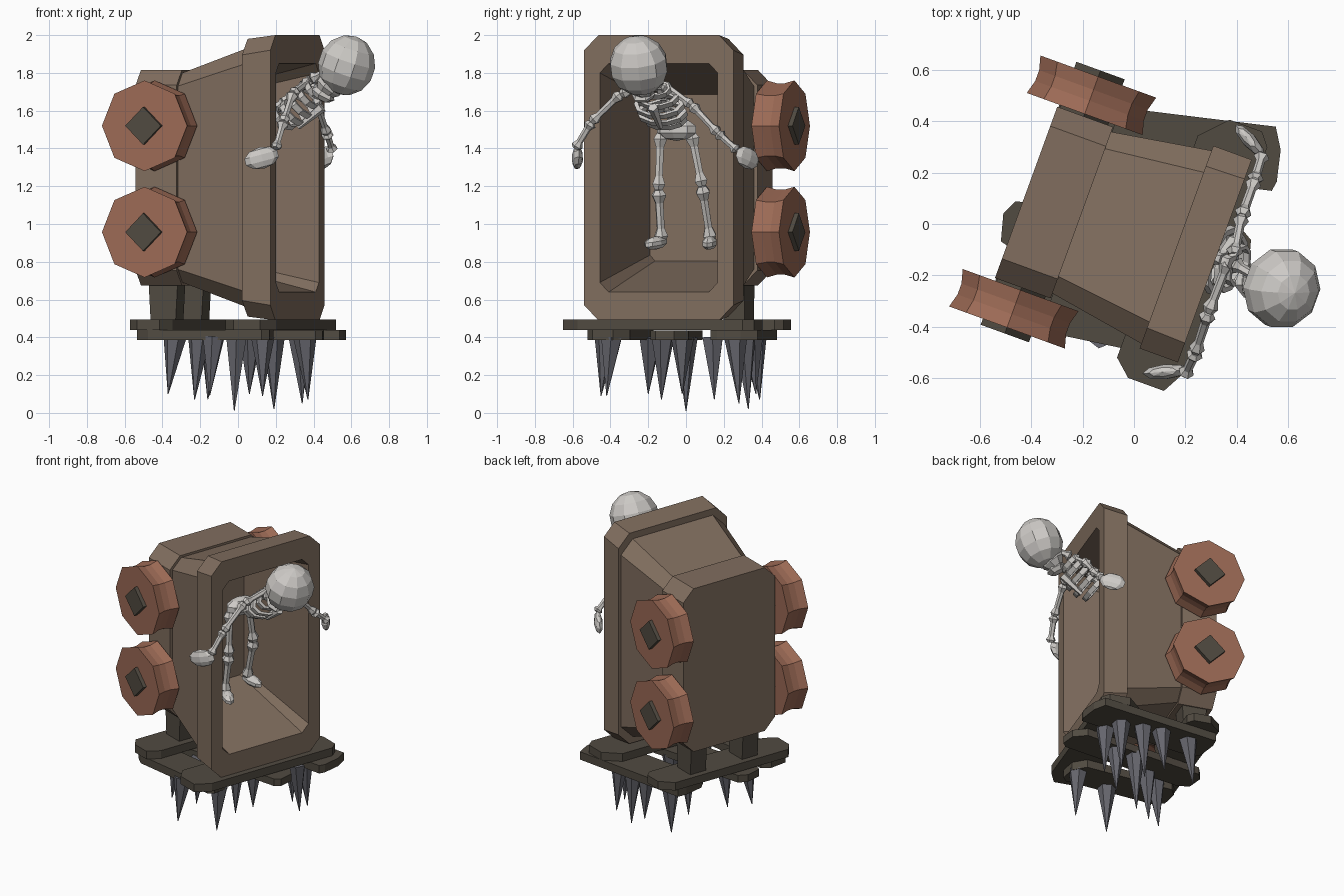
import bpy, bmesh, math
from mathutils import Matrix, Vector

if "Cube" in bpy.data.objects:
    bpy.data.objects.remove(bpy.data.objects["Cube"])

def mat(name, c):
    m = bpy.data.materials.new(name)
    m.diffuse_color = (*c, 1)
    m.use_nodes = True
    m.node_tree.nodes["Principled BSDF"].inputs["Base Color"].default_value = m.diffuse_color
    return m

BODY = mat("cart brown", (.218, .155, .113))
RUST = mat("wheel rust", (.335, .145, .092))
WOOD = mat("dark wood", (.082, .070, .053))
IRON = mat("spike iron", (.135, .135, .157))
BONE = mat("bone", (.61, .59, .565))
TURN = Matrix.Rotation(math.radians(-20), 4, 'Z')   # cart heading
CV, CZ = -.028, 1.245                               # cart centre line

def finish(bm, name, m, world=None):
    bmesh.ops.recalc_face_normals(bm, faces=bm.faces)
    me = bpy.data.meshes.new(name)
    bm.to_mesh(me)
    bm.free()
    me.materials.append(m)
    o = bpy.data.objects.new(name, me)
    bpy.context.collection.objects.link(o)
    if world is not None:
        o.matrix_world = world
    return o

def loft(name, rings, m, world=None, closed=False):
    """Skin equal-length point rings; cap the ends, or join last to first."""
    bm = bmesh.new()
    vs = [[bm.verts.new(p) for p in r] for r in rings]
    n = len(vs[0])
    pairs = list(zip(vs, vs[1:])) + ([(vs[-1], vs[0])] if closed else [])
    for a, b in pairs:
        for i in range(n):
            j = (i + 1) % n
            bm.faces.new((a[i], a[j], b[j], b[i]))
    if not closed:
        bm.faces.new(vs[0])
        bm.faces.new(vs[-1])
    return finish(bm, name, m, world)

def chamfered(u, hw, hh, c):
    """Chamfered rectangle across the cart at depth u."""
    pts = [(hw, hh - c), (hw - c, hh), (c - hw, hh), (-hw, hh - c),
           (-hw, c - hh), (c - hw, -hh), (hw - c, -hh), (hw, c - hh)]
    return [(u, CV + y, CZ + z) for y, z in pts]

def circle(centre, ax, ay, r, n):
    c = Vector(centre)
    return [c + (ax * math.cos(t) + ay * math.sin(t)) * r
            for t in (2 * math.pi * i / n for i in range(n))]

def tube(name, p, q, stops, n, m):
    """Round bar from p to q with (position, radius) stops."""
    p, q = Vector(p), Vector(q)
    rot = (q - p).to_track_quat('Z', 'Y')
    ax, ay = rot @ Vector((1, 0, 0)), rot @ Vector((0, 1, 0))
    return loft(name, [circle(p.lerp(q, t), ax, ay, r, n) for t, r in stops], m)

def long_bone(name, p, q, r):
    tube(name, p, q, [(0, r * .9), (.1, r * 1.6), (.25, r * .9), (.75, r * .85),
                      (.9, r * 1.5), (1, r * .9)], 6, BONE)

def blob(name, c, size, turn=0, seg=8, rings=5, tilt=0):
    bm = bmesh.new()
    bmesh.ops.create_uvsphere(bm, u_segments=seg, v_segments=rings, radius=1)
    bmesh.ops.scale(bm, vec=size, verts=bm.verts)
    w = (Matrix.Translation(c) @ Matrix.Rotation(math.radians(turn), 4, 'Z')
         @ Matrix.Rotation(math.radians(tilt), 4, 'Y'))
    return finish(bm, name, BONE, w)

# Cart: chassis, flared tub, rim and hollow inside in one skin
loft("cart_tub", [chamfered(*r) for r in (
    (-.437, .355, .57, .08), (-.206, .355, .57, .08), (-.206, .335, .555, .07),
    (.186, .40, .69, .09), (.186, .42, .735, .085), (.345, .42, .755, .08),
    (.345, .332, .605, .05), (-.30, .285, .44, .03))], BODY, TURN)

# Grooved wheels and square axle stubs
X, Y, Z = Vector((1, 0, 0)), Vector((0, 1, 0)), Vector((0, 0, 1))
for row, z in (("upper", 1.52), ("lower", .957)):
    for side, s in (("near", -1), ("far", 1)):
        loft(f"{row}_{side}_wheel",
             [circle((-.327, CV + s * d, z), X, Z, r, 8) for d, r in
              ((.365, .24), (.42, .225), (.465, .225), (.52, .24))], RUST, TURN)
        loft(f"{row}_{side}_axle", [circle((-.327, CV + s * d, z), X, Z, .1, 4)
                                    for d in (.33, .545)], WOOD, TURN)

# Planks with cut ends, in two crossing layers
def plank(name, x, y, length, width, angle, z0, z1, cut=.07):
    a, b = length / 2, width / 2
    out = [(a, b * .3), (a - cut, b), (cut * .6 - a, b), (-a, b * .5),
           (-a, -b * .6), (cut - a, -b), (a - cut * .5, -b), (a, -b * .7)]
    w = Matrix.Translation((x, y, 0)) @ Matrix.Rotation(math.radians(angle), 4, 'Z')
    loft(name, [[(px, py, z) for px, py in out] for z in (z0, z1)], WOOD, w)

plank("lower_plank_back", .13, .305, .88, .25, -7, .385, .44, .03)
plank("lower_plank_middle", -.03, -.05, .97, .2, -5, .385, .435)
plank("lower_plank_front", -.17, -.345, .72, .22, -12, .385, .44)
plank("upper_plank_rim", .225, -.115, 1.08, .27, 70, .44, .495, .1)
plank("upper_plank_rear", -.31, .075, 1.0, .23, 70, .44, .495, .08)

# Posts between planks and cart
for i, v in enumerate((-.22, .18)):
    loft(f"post_{i}", [[(-.32 + sx * w, v + sy * .06, z) for sx, sy in
                        ((-1, -1), (1, -1), (1, 1), (-1, 1))]
                       for z, w in ((.48, .07), (.75, .085))], WOOD, TURN)

# Spikes: tip x, tip y, tip z
SPIKES = [(-.02, 0, .01), (.19, .33, .02), (.34, .28, .05), (-.23, -.13, .07),
          (-.37, -.2, .1), (.37, .15, .07), (-.16, .39, .07), (-.15, -.45, .09),
          (.13, -.42, .09), (.06, .37, .1), (.13, -.02, .10)]
for i, (x, y, z) in enumerate(SPIKES):
    tube(f"spike_{i}", (x * .93 + .01, y * .94, .40), (x, y, z),
         [(0, .062), (1, .002)], 6, IRON)

# Skull, face and jaw
blob("skull", (.575, -.25, 1.84), (.15, .16, .162), -20, 10, 7, 20)
blob("face", (.495, -.23, 1.745), (.08, .085, .08), -20, 8, 5, 40)
blob("jaw", (.45, -.225, 1.685), (.07, .065, .035), -20, 6, 4, 30)

# Spine, neck and rib bands
low, high = Vector((.07, -.05, 1.5)), Vector((.39, -.155, 1.77))
axis = (high - low).normalized()
side = TURN.to_3x3() @ Y
side = (side - axis * side.dot(axis)).normalized()
fwd = side.cross(axis)
for i in range(9):
    tube(f"vertebra_{i}", low.lerp(high, i / 9), low.lerp(high, (i + .85) / 9),
         [(0, .028), (.5, .022), (1, .03)], 6, BONE)
long_bone("neck", high, (.50, -.22, 1.82), .022)
for i, (t, w, d) in enumerate(((.42, .12, .07), (.56, .14, .08), (.70, .14, .08),
                               (.83, .12, .07), (.94, .085, .055))):
    c = low.lerp(high, t) + fwd * d
    def band(k, h):
        return [p + axis * h for p in
                (c + side * w * k * math.cos(q) + fwd * d * k * math.sin(q)
                 for q in (math.pi * j / 5 for j in range(10)))]
    loft(f"rib_{i}", [band(1, .016), band(1, -.016), band(.82, -.016), band(.82, .016)],
         BONE, closed=True)
mid = low.lerp(high, .70) + fwd * .155
tube("breastbone", mid - axis * .09, mid + axis * .08, [(0, .014), (.6, .022), (1, .028)], 5, BONE)

# Pelvis
blob("pelvis", (.06, -.05, 1.5), (.065, .115, .06), -20, 8, 5)

# Limbs as chains of joints, given from the trunk outwards
CHAINS = {
    "near_arm": (.021, [(.37, -.14, 1.75), (.29, -.345, 1.69), (.24, -.50, 1.54), (.20, -.585, 1.40)]),
    "far_arm": (.021, [(.39, -.12, 1.74), (.42, .03, 1.63), (.47, .17, 1.48), (.50, .27, 1.39)]),
    "near_leg": (.026, [(.03, -.135, 1.48), (.03, -.145, 1.18), (-.01, -.13, .91)]),
    "far_leg": (.026, [(.06, .03, 1.48), (.06, .085, 1.2), (-.02, .13, .91)]),
}
for name, (r, pts) in CHAINS.items():
    for i, (p, q) in enumerate(zip(pts, pts[1:])):
        long_bone(f"{name}_{i}", p, q, r)

# Hands and feet
blob("near_hand", (.125, -.575, 1.35), (.095, .03, .058), 5, 8, 5, -15)
blob("far_hand", (.45, .325, 1.35), (.085, .028, .058), 132, 8, 5, 20)
blob("near_foot", (.03, -.16, .9), (.09, .04, .035), -40, 8, 5, 8)
blob("far_foot", (.02, .125, .9), (.09, .04, .035), -10, 8, 5, 8)
